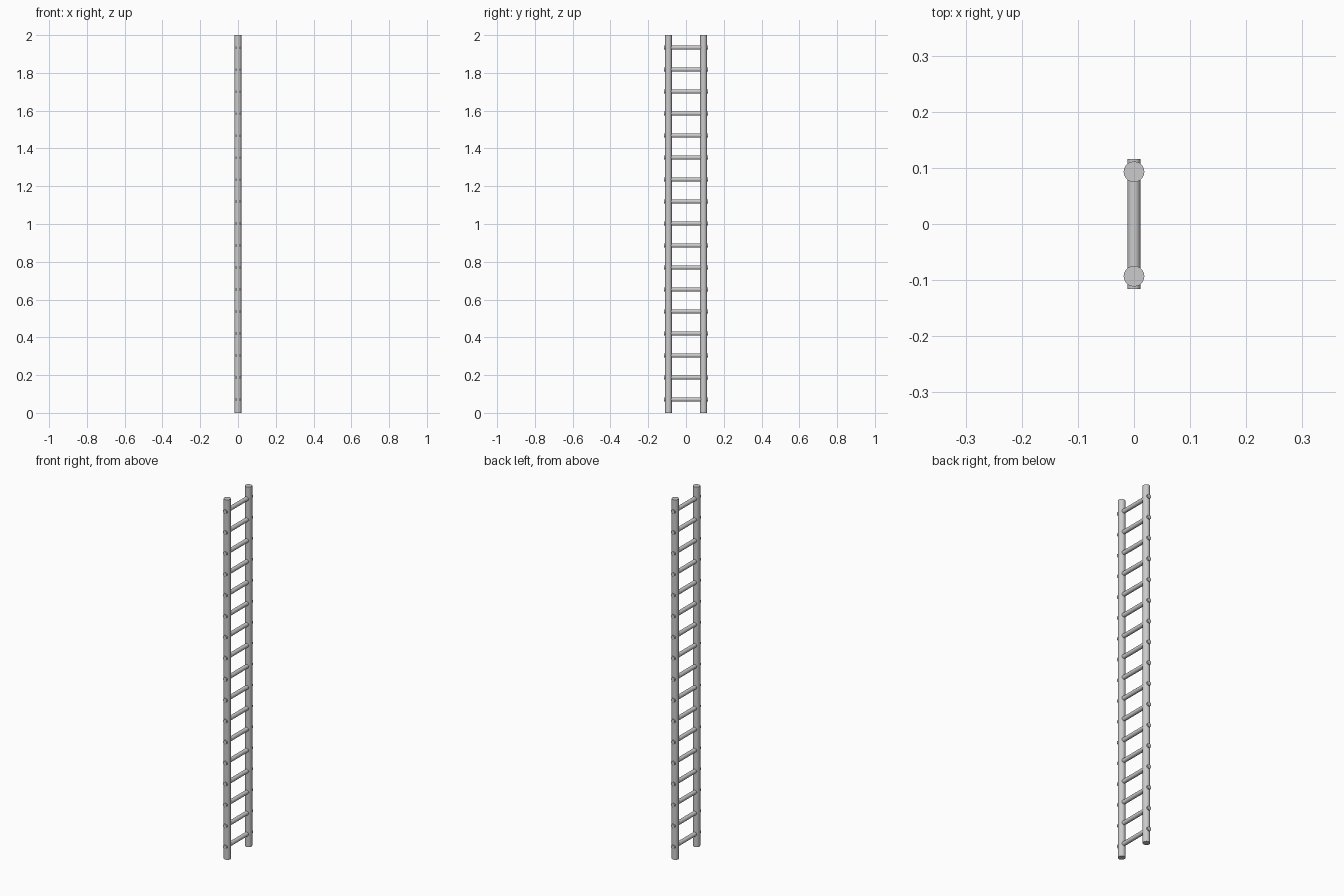
import bpy
from math import pi

if "Cube" in bpy.data.objects:
    bpy.data.objects.remove(bpy.data.objects["Cube"])

HEIGHT = 2.0
RAIL_Y, RAIL_R = 0.093, 0.0185
RUNG_R, RUNG_LEN, RUNG_COUNT = 0.0115, 0.232, 17
RUNG_FIRST, RUNG_LAST = 0.071, 1.934


def rod(name, radius, length, location, rotation=(0, 0, 0)):
    bpy.ops.mesh.primitive_cylinder_add(vertices=20, radius=radius, depth=length,
                                        location=location, rotation=rotation)
    ob = bpy.context.object
    ob.name = name
    bpy.ops.object.shade_smooth_by_angle()
    return ob


# Two upright rails
for side, label in ((-1, "front"), (1, "back")):
    rod(f"{label}_rail", RAIL_R, HEIGHT, (0, side * RAIL_Y, HEIGHT / 2))

# Rungs pass through the rails and poke out slightly on the outside
step = (RUNG_LAST - RUNG_FIRST) / (RUNG_COUNT - 1)
for i in range(RUNG_COUNT):
    rod(f"rung_{i + 1:02d}", RUNG_R, RUNG_LEN,
        (0, 0, RUNG_FIRST + i * step), (pi / 2, 0, 0))
